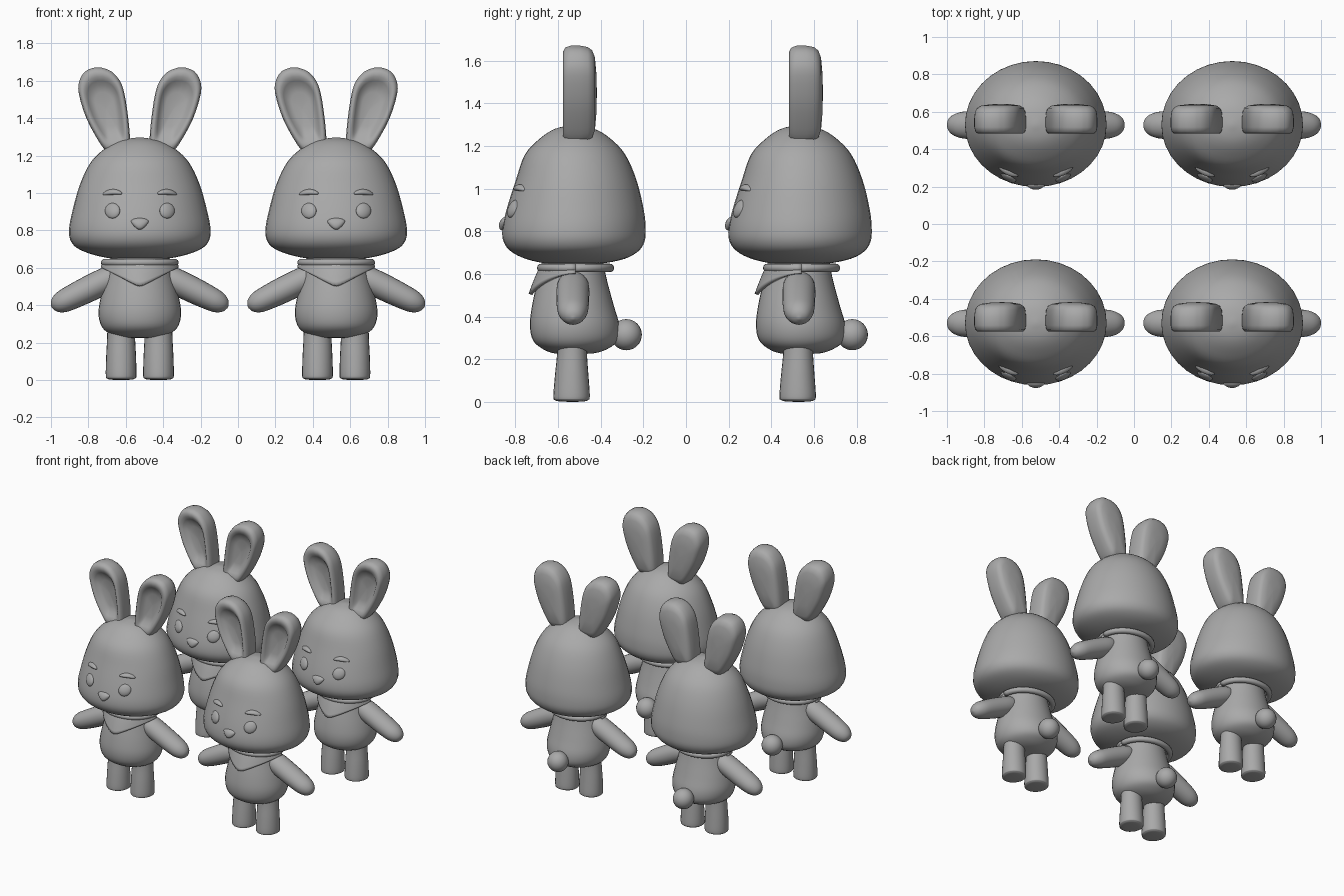
import bpy, bmesh
from math import sin, cos, pi, tau, atan2
from mathutils import Matrix, Vector

cube = bpy.data.objects.get("Cube")
if cube:
    bpy.data.objects.remove(cube, do_unlink=True)

mat = bpy.data.materials.new("plain grey")
mat.use_nodes = True
GREY = (0.4, 0.4, 0.4, 1)
mat.diffuse_color = GREY
mat.node_tree.nodes["Principled BSDF"].inputs["Base Color"].default_value = GREY
parts = []


def finish(name, bm):
    """Turn a bmesh into a smooth shaded part."""
    bmesh.ops.recalc_face_normals(bm, faces=bm.faces)
    for f in bm.faces:
        f.smooth = True
    mesh = bpy.data.meshes.new(name)
    bm.to_mesh(mesh)
    bm.free()
    mesh.materials.append(mat)
    ob = bpy.data.objects.new(name, mesh)
    bpy.context.collection.objects.link(ob)
    parts.append(ob)
    return ob


def skin(name, rings):
    """Bridge closed rings of points and cap both ends."""
    bm = bmesh.new()
    rows = [[bm.verts.new(p) for p in ring] for ring in rings]
    n = len(rows[0])
    for a, b in zip(rows, rows[1:]):
        for i in range(n):
            j = (i + 1) % n
            bm.faces.new((a[i], a[j], b[j], b[i]))
    bm.faces.new(rows[0])
    bm.faces.new(rows[-1])
    return finish(name, bm)


def smooth_rows(rows, steps=4):
    """Catmull-Rom interpolation through profile rows."""
    pts = [Vector(r) for r in rows]
    pts = [pts[0]] + pts + [pts[-1]]
    out = []
    for a, b, c, d in zip(pts, pts[1:], pts[2:], pts[3:]):
        for k in range(steps):
            t = k / steps
            out.append(b + (c - a) * (t / 2) + (a * 2 - b * 5 + c * 4 - d) * (t * t / 2)
                       + (b * 3 - a - c * 3 + d) * (t ** 3 / 2))
    return out + [pts[-1]]


def loft(name, rows, matrix=Matrix(), n=36):
    """Rows are (height, half width, front depth, back depth)."""
    rings = []
    for z, w, f, b in smooth_rows(rows):
        ring = []
        for i in range(n):
            a = tau * i / n
            ring.append(matrix @ Vector((w * cos(a), sin(a) * (f if sin(a) < 0 else b), z)))
        rings.append(ring)
    return skin(name, rings)


# Head: broad low cheeks, domed top, slightly flatter face
HEAD = [(0.642, 0.01, 0.01, 0.01), (0.648, 0.14, 0.12, 0.13), (0.67, 0.25, 0.22, 0.24),
        (0.705, 0.335, 0.29, 0.305), (0.75, 0.372, 0.325, 0.335), (0.81, 0.378, 0.331, 0.341),
        (0.9, 0.361, 0.312, 0.332), (1.04, 0.322, 0.268, 0.298), (1.16, 0.265, 0.225, 0.245),
        (1.235, 0.19, 0.155, 0.175), (1.28, 0.105, 0.085, 0.1), (1.297, 0.01, 0.01, 0.01)]
loft("head", HEAD)


def face_y(x, z):
    """Depth of the face surface at a point."""
    for a, b in zip(HEAD, HEAD[1:]):
        if a[0] <= z <= b[0]:
            t = (z - a[0]) / (b[0] - a[0])
            w, f = a[1] + t * (b[1] - a[1]), a[2] + t * (b[2] - a[2])
            return -f * max(0, 1 - (x / w) ** 2) ** 0.5
    return 0


def relief(name, cx, cz, w, h, depth, shape):
    """Rounded button that follows the face; shape bends its outline."""
    bm = bmesh.new()
    bmesh.ops.create_uvsphere(bm, u_segments=24, v_segments=14, radius=1)
    for v in bm.verts:
        x, z = shape(v.co.x, v.co.z)
        x, z = cx + x * w, cz + z * h
        v.co = (x, face_y(x, z) + v.co.y * depth, z)
    return finish(name, bm)


relief("nose", 0, 0.835, 0.045, 0.031, 0.02, lambda x, z: (x * (1 + 0.35 * z), z + 0.2 * x * x * (z < 0.5)))

# Body, tail
loft("body", [(0.225, 0.01, 0.01, 0.01), (0.228, 0.09, 0.09, 0.1), (0.25, 0.165, 0.145, 0.165),
              (0.29, 0.206, 0.188, 0.212), (0.36, 0.221, 0.202, 0.217), (0.45, 0.207, 0.192, 0.192),
              (0.56, 0.178, 0.168, 0.162), (0.66, 0.155, 0.14, 0.14)])
bm = bmesh.new()
bmesh.ops.create_uvsphere(bm, u_segments=24, v_segments=16, radius=0.073,
                          matrix=Matrix.Translation((0, 0.25, 0.315)))
finish("tail", bm)

# Scarf: rolled collar
rings = []
for i in range(48):
    a = tau * i / 48
    rings.append([((0.187 + 0.021 * cos(t)) * cos(a), 0.012 + (0.16 + 0.021 * cos(t)) * sin(a),
                   0.628 + 0.02 * sin(t)) for t in (tau * k / 12 for k in range(12))])
skin("scarf_collar", rings + rings[:1])

# Scarf: pointed bib flaring down over the chest
bm = bmesh.new()
COLS, ROWS = 32, 8
grid = []
for i in range(COLS + 1):
    a = -pi / 2 + (i / COLS - 0.5) * pi
    x, y = cos(a), sin(a)
    drop = 0.015 + 0.11 * (1 - (x * x + 0.012) ** 0.5 * 0.98)
    grid.append([bm.verts.new((x * (0.19 + 0.01 * v), 0.012 + y * (0.155 + 0.055 * v * drop / 0.11),
                               0.635 - (drop + 0.018) * v ** 1.2))
                 for v in (k / ROWS for k in range(ROWS + 1))])
for a, b in zip(grid, grid[1:]):
    for k in range(ROWS):
        bm.faces.new((a[k], b[k], b[k + 1], a[k + 1]))
bib = finish("scarf_bib", bm)
solid = bib.modifiers.new("thickness", 'SOLIDIFY')
solid.thickness = 0.018
solid.offset = 0

# Ear outline: narrow root, broad rounded tip, leaning outward
side = smooth_rows([(1.215, 0.12, 0.03), (1.225, 0.12, 0.06), (1.28, 0.137, 0.085), (1.4, 0.174, 0.112),
                    (1.53, 0.204, 0.122), (1.6, 0.215, 0.108), (1.65, 0.222, 0.07), (1.67, 0.224, 0.02)], 3)
outline = [(c + w, z) for z, c, w in side] + [(c - w, z) for z, c, w in reversed(side)]
EAR_LAYERS = [(0.02, 0.0), (0.4, -0.005), (0.58, -0.014), (0.68, -0.032), (0.78, -0.044), (0.88, -0.046),
              (0.96, -0.036), (1, -0.012), (1, 0.035), (0.97, 0.07), (0.9, 0.09), (0.75, 0.103),
              (0.4, 0.11), (0.02, 0.112)]

for s, label in ((1, "left"), (-1, "right")):
    skin(label + "_ear", [[(s * (0.18 + (x - 0.18) * k), y, 1.45 + (z - 1.45) * k) for x, z in outline]
                          for k, y in EAR_LAYERS])
    relief(label + "_eye", s * 0.146, 0.905, 0.04, 0.041, 0.018, lambda x, z: (x, z))
    relief(label + "_brow", s * 0.146, 1.0, 0.052, 0.015, 0.02,
           lambda x, z: (x, z + 0.35 - 0.7 * x * x - 0.15 * s * x))
    # Arm: tapered capsule pointing out and down
    loft(label + "_arm", [(-0.05, 0.01, 0.01, 0.01), (-0.03, 0.05, 0.05, 0.05), (0.03, 0.068, 0.075, 0.075),
                          (0.15, 0.07, 0.078, 0.076), (0.27, 0.064, 0.074, 0.072), (0.325, 0.055, 0.062, 0.06),
                          (0.36, 0.034, 0.038, 0.038), (0.375, 0.005, 0.005, 0.005)],
         Matrix.Translation((s * 0.135, 0, 0.555)) @ Matrix.Rotation(s * atan2(0.285, -0.14), 4, 'Y'), 24)
    loft(label + "_leg", [(0, 0.01, 0.01, 0.01), (0.002, 0.055, 0.06, 0.05), (0.008, 0.075, 0.084, 0.07),
                          (0.025, 0.082, 0.092, 0.079), (0.12, 0.08, 0.085, 0.073),
                          (0.22, 0.075, 0.075, 0.066), (0.3, 0.073, 0.073, 0.065)],
         Matrix.Translation((s * 0.1, 0, 0)), 24)

# Four figures in a square, sharing the same meshes
X, Y = 0.525, 0.53
for part in list(parts):
    for x, y in ((X, -Y), (-X, Y), (X, Y)):
        twin = part.copy()
        twin.location = (x, y, 0)
        bpy.context.collection.objects.link(twin)
    part.location = (-X, -Y, 0)
